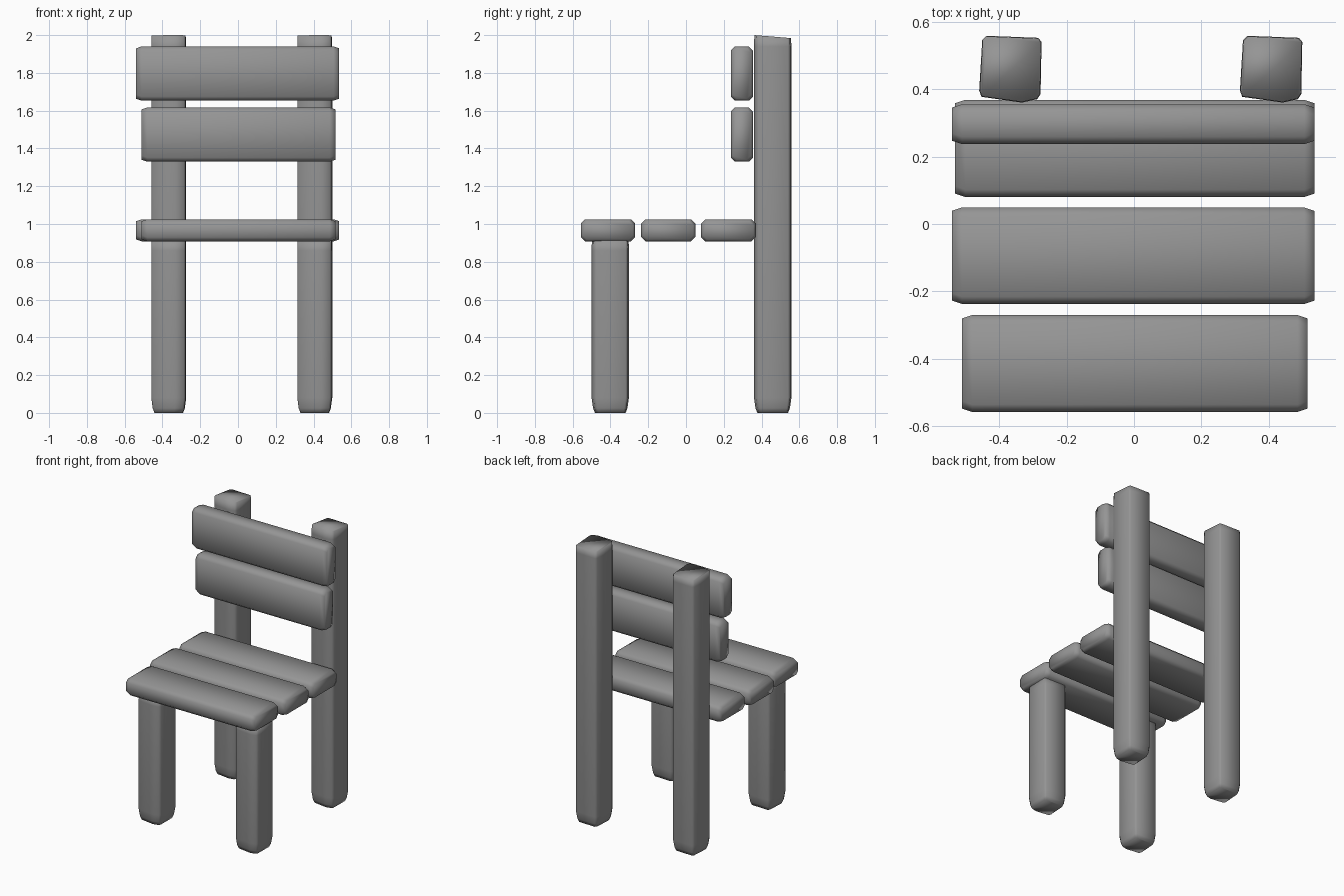
import bpy, bmesh

if "Cube" in bpy.data.objects:
    bpy.data.objects.remove(bpy.data.objects["Cube"])

# Dark grey finish for every part
grey = bpy.data.materials.new("dark_grey")
grey.diffuse_color = (.3, .3, .3, 1)
grey.use_nodes = True
grey.node_tree.nodes["Principled BSDF"].inputs["Base Color"].default_value = grey.diffuse_color


def loft(name, rings, smooth=True):
    """Skin a list of equal-sized point rings and cap both ends."""
    bm = bmesh.new()
    loops = [[bm.verts.new(p) for p in ring] for ring in rings]
    n = len(loops[0])
    for a, b in zip(loops, loops[1:]):
        for i in range(n):
            j = (i + 1) % n
            bm.faces.new((a[i], a[j], b[j], b[i]))
    bm.faces.new(loops[0])
    bm.faces.new(loops[-1])
    bmesh.ops.recalc_face_normals(bm, faces=bm.faces)
    mesh = bpy.data.meshes.new(name)
    bm.to_mesh(mesh)
    bm.free()
    for p in mesh.polygons:
        p.use_smooth = smooth
    mesh.materials.append(grey)
    ob = bpy.data.objects.new(name, mesh)
    bpy.context.collection.objects.link(ob)
    return ob


def plank(name, x0, x1, y0, y1, z0, z1):
    """Board along x with chamfered long edges and slightly tapered ends."""
    def ring(x, d, c):
        a, b, e, f = y0 + d, y1 - d, z0 + d, z1 - d
        return [(x, a + c, e), (x, b - c, e), (x, b, e + c), (x, b, f - c),
                (x, b - c, f), (x, a + c, f), (x, a, f - c), (x, a, e + c)]
    return loft(name, [ring(x0, .01, .022), ring(x0 + .03, 0, .022),
                       ring(x1 - .03, 0, .022), ring(x1, .01, .022)])


# Slightly irregular rough-hewn leg section, about its centre
SECTION = [(-.092, -.065), (-.085, -.083), (.035, -.1), (.08, -.09), (.09, -.075),
           (.093, .08), (.083, .092), (-.07, .098), (-.083, .085)]


def leg(name, cx, cy, top, slope):
    def ring(z, s, k=0):
        return [(cx + x * s, cy + y * s, z - k * (y + .1)) for x, y in SECTION]
    return loft(name, [ring(0, .82), ring(.025, .92), ring(.08, 1),
                       ring(top - .06, 1), ring(top, .98, slope)])


# Legs
for side, cx in (("left", -.367), ("right", .406)):
    leg("front_leg_" + side, cx, -.4, .92, 0)
    leg("back_post_" + side, cx, .46, 2, .08)

# Seat planks
plank("seat_plank_front", -.51, .515, -.557, -.27, .908, 1.025)
plank("seat_plank_middle", -.54, .535, -.237, .049, .908, 1.025)
plank("seat_plank_back", -.53, .535, .08, .368, .908, 1.025)

# Backrest slats
plank("backrest_slat_lower", -.51, .515, .237, .355, 1.33, 1.617)
plank("backrest_slat_upper", -.54, .535, .237, .355, 1.653, 1.94)
